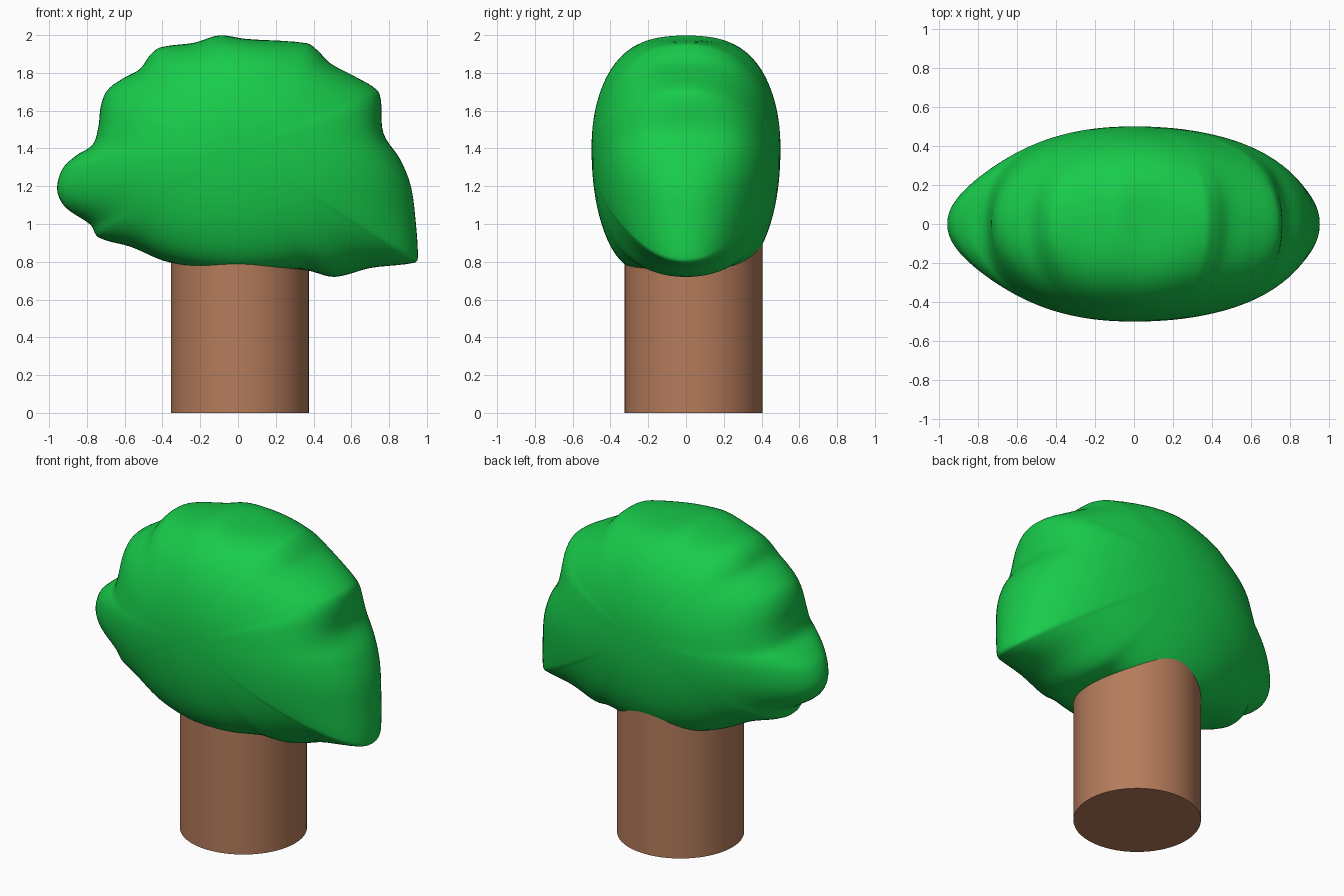
import bpy, bmesh, math
from mathutils import Vector
from mathutils.geometry import interpolate_bezier

if "Cube" in bpy.data.objects:
    bpy.data.objects.remove(bpy.data.objects["Cube"])


def material(name, color):
    mat = bpy.data.materials.new(name)
    mat.diffuse_color = (*color, 1)
    mat.use_nodes = True
    mat.node_tree.nodes["Principled BSDF"].inputs["Base Color"].default_value = mat.diffuse_color
    return mat


def smooth_closed(points, steps):
    """Round curve through a closed loop of control points."""
    n, out = len(points), []
    tangent = [(points[(i + 1) % n] - points[i - 1]).normalized() for i in range(n)]
    for i in range(n):
        a, b = points[i], points[(i + 1) % n]
        reach = (b - a).length / 3
        curve = interpolate_bezier(a, a + tangent[i] * reach,
                                   b - tangent[(i + 1) % n] * reach, b, steps + 1)
        out += curve[:-1]
    return [Vector(p[:2]) for p in out]


# Crown silhouette seen from the front (x, z), clockwise from the left knob
outline = [Vector(p) for p in [
    (-.957, 1.18), (-.93, 1.29), (-.86, 1.36), (-.77, 1.42), (-.74, 1.51),
    (-.725, 1.63), (-.69, 1.71), (-.61, 1.77), (-.52, 1.82), (-.465, 1.895),
    (-.41, 1.935), (-.23, 1.96), (-.10, 1.998), (.04, 1.98), (.365, 1.957),
    (.42, 1.92), (.49, 1.85), (.62, 1.78), (.735, 1.71), (.757, 1.65),
    (.77, 1.48), (.86, 1.34), (.915, 1.20), (.94, 1.02), (.952, .82),
    (.935, .795), (.70, .767), (.51, .72), (.36, .755), (0, .77),
    (-.355, .795), (-.57, .88), (-.74, .93), (-.78, .995), (-.915, 1.09)]]
center, depth, rings, power = Vector((0, 1.4)), 0.5, 56, 2.15
detailed = [p - center for p in smooth_closed(outline, 5)]
count = len(detailed)

# Softer silhouette without the knobs, used for the cheeks of the crown
radii = [p.length for p in detailed]
for _ in range(450):
    radii = [(radii[i - 1] + 2 * radii[i] + radii[(i + 1) % count]) / 4
             for i in range(count)]
soft = [p.normalized() * r for p, r in zip(detailed, radii)]

# Crown: silhouette inflated front and back into a rounded cushion
bm = bmesh.new()
front = bm.verts.new((center.x, -depth, center.y))
back = bm.verts.new((center.x, depth, center.y))
loops = []
for r in range(1, rings):
    phi = math.pi * r / rings
    s = math.sin(phi)
    bulge = max(0, 1 - s ** power) ** (1 / power)
    side = -math.copysign(depth * bulge, math.cos(phi))
    loop = []
    for d, w in zip(detailed, soft):
        p = center + s * w.lerp(d, s ** 6)
        loop.append(bm.verts.new((p.x, side * (1 + 0.12 * p.x ** 3), p.y)))
    loops.append(loop)
for i in range(count):
    j = (i + 1) % count
    bm.faces.new((front, loops[0][i], loops[0][j]))
    bm.faces.new((back, loops[-1][j], loops[-1][i]))
    for a, b in zip(loops, loops[1:]):
        bm.faces.new((a[i], b[i], b[j], a[j]))
bmesh.ops.recalc_face_normals(bm, faces=bm.faces)
for f in bm.faces:
    f.smooth = True
mesh = bpy.data.meshes.new("crown")
bm.to_mesh(mesh)
bm.free()
crown = bpy.data.objects.new("crown", mesh)
bpy.context.collection.objects.link(crown)
mesh.materials.append(material("leaf_green", (.009, .6, .07)))

# Trunk: plain round post reaching into the crown
bpy.ops.mesh.primitive_cylinder_add(vertices=64, radius=.365, depth=1.1,
                                    location=(.01, .04, .55))
trunk = bpy.context.object
trunk.name = "trunk"
bpy.ops.object.shade_smooth_by_angle(angle=math.radians(40))
trunk.data.materials.append(material("bark_brown", (.46, .2, .105)))
